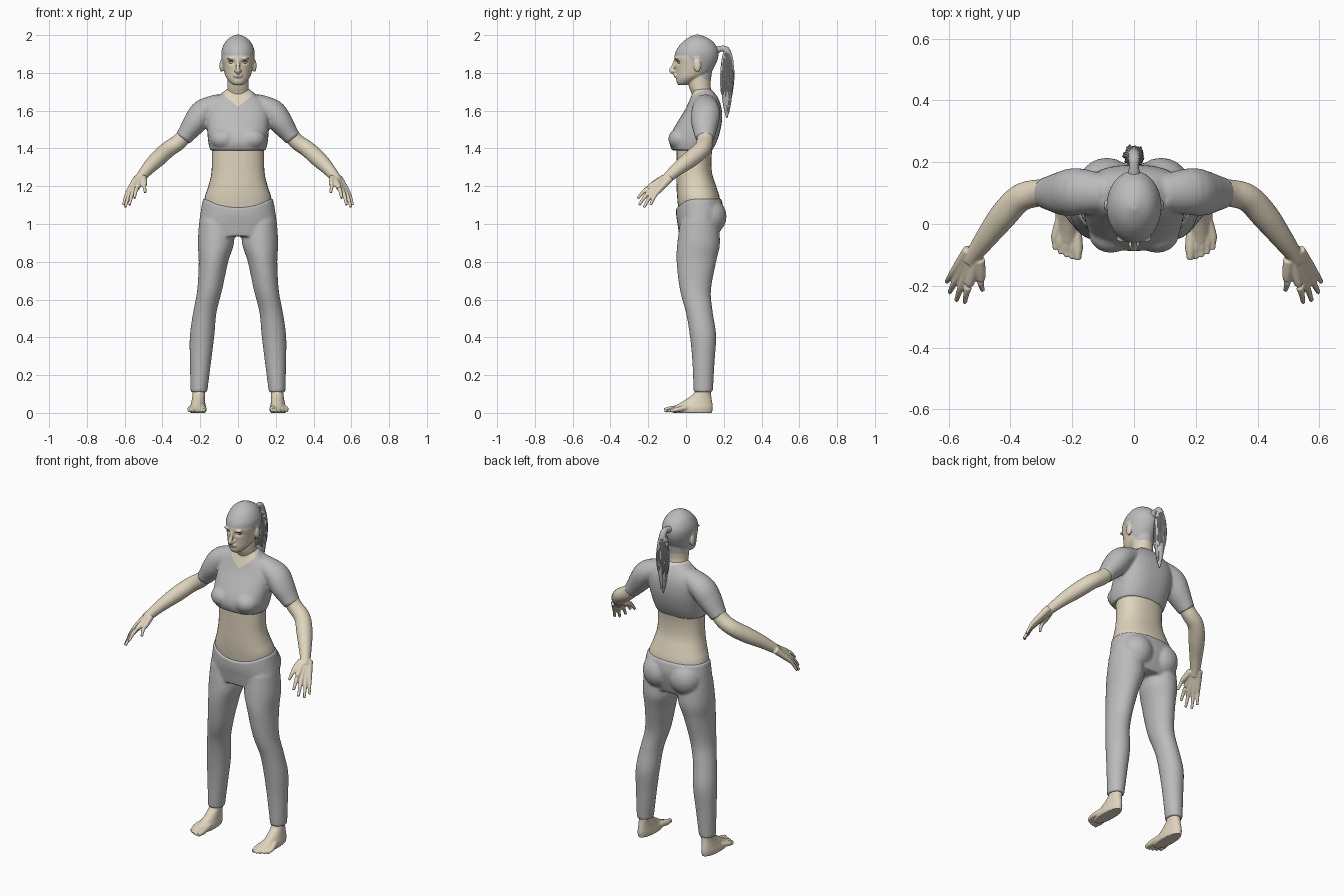
import bpy, bmesh, math, random
from mathutils import Vector, Matrix

random.seed(4)
if "Cube" in bpy.data.objects:
    bpy.data.objects.remove(bpy.data.objects["Cube"])


def material(name, colour):
    mat = bpy.data.materials.new(name)
    mat.use_nodes = True
    mat.diffuse_color = (*colour, 1)
    mat.node_tree.nodes["Principled BSDF"].inputs["Base Color"].default_value = (*colour, 1)
    return mat


grey = material("soft grey", (.5, .5, .51))
skin = material("pale skin", (.74, .66, .51))
dark = material("dark lash", (.06, .05, .05))


def smooth_rows(rows, steps=4):
    """Interpolate rows of numbers with a Catmull-Rom spline."""
    rows = [Vector(r) for r in rows]
    out = []
    for i in range(len(rows) - 1):
        a, b, c, d = (rows[min(max(i + k, 0), len(rows) - 1)] for k in (-1, 0, 1, 2))
        for s in range(steps):
            t = s / steps
            out.append(b + (c - a) * (t / 2) + (a * 2 - b * 5 + c * 4 - d) * (t * t / 2)
                       + (b * 3 - a - c * 3 + d) * (t ** 3 / 2))
    return out + [rows[-1]]


def skin_rings(bm, rings):
    loops = [[bm.verts.new(p) for p in ring] for ring in rings]
    for low, high in zip(loops, loops[1:]):
        for i in range(len(low)):
            j = (i + 1) % len(low)
            bm.faces.new((low[i], low[j], high[j], high[i]))
    bm.faces.new(loops[0][::-1])
    bm.faces.new(loops[-1])


def loft(bm, rows, side=1, power=1, count=32):
    """Stack level rings; a row is centre x, height, half width, front y, back y."""
    rings = []
    for x, z, w, front, back in smooth_rows(rows):
        ring = []
        for i in range(count):
            c, s = (math.copysign(abs(f) ** power, f) for f in
                    (math.cos(math.tau * i / count), math.sin(math.tau * i / count)))
            ring.append((x * side + w * c, (front + back) / 2 + (back - front) / 2 * s, z))
        rings.append(ring)
    skin_rings(bm, rings)


def tube(bm, rows, side=1, flat=1, count=14):
    """Sweep a ring along a path; a row is x, y, z, radius."""
    rows = smooth_rows(rows)
    path = [Vector((r[0] * side, r[1], r[2])) for r in rows]
    rings = []
    for i, p in enumerate(path):
        t = (path[min(i + 1, len(path) - 1)] - path[max(i - 1, 0)]).normalized()
        u = t.cross(Vector((0, 0, 1)) if abs(t.y) > .8 else Vector((0, 1, 0))).normalized()
        v = t.cross(u)
        rings.append([p + rows[i][3] * (u * math.cos(a) + v * flat * math.sin(a))
                      for a in (math.tau * k / count for k in range(count))])
    skin_rings(bm, rings)


def ball(bm, centre, size):
    bmesh.ops.create_uvsphere(bm, u_segments=20, v_segments=12, radius=1,
                              matrix=Matrix.Translation(centre) @ Matrix.Diagonal((*size, 1)))


def finish(name, bm, mats, voxel=0, rounds=4, cuts=(), rule=None, sculpt=None):
    """Fuse the pieces, shape them, cut colour borders and colour by a rule."""
    bmesh.ops.recalc_face_normals(bm, faces=bm.faces)
    mesh = bpy.data.meshes.new(name)
    bm.to_mesh(mesh)
    obj = bpy.data.objects.new(name, mesh)
    bpy.context.collection.objects.link(obj)
    bpy.context.view_layer.objects.active = obj
    obj.select_set(True)
    if voxel:
        fuse = obj.modifiers.new("fuse", 'REMESH')
        fuse.mode, fuse.voxel_size = 'VOXEL', voxel
        soften = obj.modifiers.new("soften", 'SMOOTH')
        soften.factor, soften.iterations = .5, rounds
        for mod in ("fuse", "soften"):
            bpy.ops.object.modifier_apply(modifier=mod)
    bm.clear()
    bm.from_mesh(mesh)
    if sculpt:
        for v in bm.verts:
            sculpt(v.co)
    for point, normal in cuts:
        bmesh.ops.bisect_plane(bm, geom=bm.verts[:] + bm.edges[:] + bm.faces[:],
                               plane_co=point, plane_no=normal)
    for f in bm.faces:
        f.material_index = rule(f.calc_center_median()) if rule else 0
    bm.to_mesh(mesh)
    bm.free()
    for mat in mats:
        mesh.materials.append(mat)
    bpy.ops.object.shade_smooth_by_angle(angle=math.radians(50))
    obj.select_set(False)


# Bare waist
bm = bmesh.new()
loft(bm, [(0, 1.04, .17, -.035, .18), (0, 1.13, .178, -.046, .18), (0, 1.2, .157, -.05, .16),
          (0, 1.27, .141, -.05, .138), (0, 1.36, .138, -.05, .135), (0, 1.45, .14, -.05, .15)], power=.88)
finish("waist", bm, [skin])

# Leggings: hips, buttocks and legs fused, with the waistband dipping in front
bm = bmesh.new()
loft(bm, [(0, .935, .19, -.035, .165), (0, 1, .205, -.045, .185), (0, 1.07, .197, -.052, .198),
          (0, 1.135, .185, -.052, .188)], power=.88)
for side in (1, -1):
    ball(bm, (.088 * side, .122, 1.04), (.095, .093, .1))
    loft(bm, [(.115, 1.02, .09, -.03, .17), (.117, .9, .096, -.046, .18), (.13, .8, .078, -.05, .16),
              (.15, .65, .066, -.032, .132), (.176, .53, .062, 0, .142), (.19, .41, .065, .02, .16),
              (.198, .28, .057, .033, .152), (.207, .11, .044, .04, .142)], side)


def waistband(co):
    if co.z > 1:
        front = min(max((.1 - co.y) / .12, 0), 1)
        co.z -= .35 * (co.z - 1) * front * max(0, 1 - (co.x / .18) ** 2)


finish("leggings", bm, [grey], .008, 5, sculpt=waistband)

# Cropped top with sleeves and a V neckline
bm = bmesh.new()
loft(bm, [(0, 1.39, .147, -.074, .14), (0, 1.43, .157, -.088, .16), (0, 1.48, .162, -.078, .178),
          (0, 1.54, .166, -.045, .19), (0, 1.6, .165, -.008, .19), (0, 1.65, .14, .016, .178),
          (0, 1.69, .09, .032, .155), (0, 1.715, .058, .04, .13)], power=.8)
for side in (1, -1):
    ball(bm, (.075 * side, -.03, 1.45), (.072, .064, .058))
    tube(bm, [(.09, .1, 1.64, .052), (.18, .105, 1.597, .066), (.225, .1, 1.54, .064),
              (.27, .1, 1.48, .05), (.292, .1, 1.452, .044)], side, 1.15, 24)
notch = Vector((0, .02, 1.63))
finish("cropped_top", bm, [grey, skin], .008, 4,
       [(notch, (-.56 * side, -.5, 1)) for side in (1, -1)],
       lambda c: int(c.z > notch.z + .56 * abs(c.x) + .5 * (c.y - notch.y)))

# Arms with hands
tips = [(.49, -.215, 1.165), (.548, -.255, 1.135), (.575, -.248, 1.1),
        (.597, -.222, 1.088), (.607, -.188, 1.1)]
for side, label in ((1, "left"), (-1, "right")):
    bm = bmesh.new()
    tube(bm, [(.25, .1, 1.505, .04), (.31, .1, 1.437, .042), (.37, .083, 1.395, .043),
              (.425, .025, 1.345, .043), (.475, -.04, 1.295, .035), (.515, -.095, 1.247, .027),
              (.53, -.12, 1.225, .024)], side, 1.05, 24)
    wrist = Vector((.518, -.1, 1.243))
    for i, tip in enumerate(tips):
        tip = Vector(tip)
        root = wrist + Vector((.008, .008, 0)) * (i - 2)
        knuckle = wrist.lerp(tip, .52) + Vector((.004, .003, 0)) * (i - 2) + Vector((0, 0, .014))
        joint = knuckle.lerp(tip, .5) + Vector((.003, -.003, .006))
        tube(bm, [(*root, .02), (*knuckle, .0155), (*joint, .0105), (*tip, .0075)], side)
    finish(label + "_arm", bm, [skin], .004, 3)

# Feet with toes
def flatten(co):
    co.z = max(co.z, 0)


for side, label in ((1, "left"), (-1, "right")):
    bm = bmesh.new()
    loft(bm, [(.212, 0, .04, -.07, .138), (.212, .025, .043, -.075, .142), (.211, .05, .038, -.035, .14),
              (.209, .08, .034, .012, .135), (.207, .11, .034, .045, .132), (.207, .16, .035, .05, .132)], side)
    for i in range(5):
        x, reach = .182 + .0185 * i, -.115 + .002 * i * i
        r = .014 if i == 0 else .0095
        tube(bm, [(.19 + .012 * i, .01, .03, .018), (x, reach + .045, .02, r + .003),
                  (x, reach + .02, r + .004, r), (x, reach, r, r * .8)], side)
    finish(label + "_foot", bm, [skin], .004, 3, sculpt=flatten)

# Head with neck, nose, lips and ears
bm = bmesh.new()
loft(bm, [(0, 1.64, .07, .045, .15), (0, 1.69, .06, .03, .138), (0, 1.74, .056, .012, .13),
          (0, 1.82, .056, .01, .14)])
loft(bm, [(0, 1.735, .022, -.04, 0), (0, 1.75, .042, -.05, .04), (0, 1.775, .062, -.053, .09),
          (0, 1.8, .072, -.054, .13), (0, 1.84, .081, -.057, .155), (0, 1.88, .088, -.062, .17),
          (0, 1.92, .087, -.052, .17), (0, 1.96, .07, -.022, .148), (0, 1.985, .046, .01, .115),
          (0, 2.002, .012, .045, .075)])
tube(bm, [(0, -.056, 1.868, .009), (0, -.068, 1.835, .01), (0, -.077, 1.812, .013), (0, -.06, 1.802, .012)])
for z in (1.781, 1.79):
    ball(bm, (0, -.054, z), (.024, .011, .005))
for side in (1, -1):
    ball(bm, (.011 * side, -.063, 1.809), (.009, .01, .007))
    ball(bm, (.087 * side, .06, 1.838), (.011, .02, .034))
    ball(bm, (.034 * side, -.049, 1.876), (.024, .012, .007))


def sockets(co):
    if co.y < .02:
        d = ((abs(co.x) - .034) / .017) ** 2 + ((co.z - 1.856) / .011) ** 2
        co.y += .011 * math.exp(-d)


edge = Vector((0, .01, 1.892))
slope = Vector((0, .13, .09))
finish("head", bm, [skin, grey], .0045, 3,
       [(edge, (0, 0, 1)), (edge, slope), ((0, 0, 1.765), (0, 0, 1))],
       lambda c: int(c.z > edge.z or c.z > 1.765 and abs(c.x) < .087 and (c - edge).dot(slope) > 0),
       sockets)

# Eyes and lashes
for side, label in ((1, "left"), (-1, "right")):
    bm = bmesh.new()
    ball(bm, (.034 * side, -.032, 1.856), (.014, .012, .008))
    finish(label + "_eye", bm, [grey])
    bm = bmesh.new()
    tube(bm, [(.018, -.046, 1.857, .001), (.033, -.046, 1.864, .002), (.05, -.036, 1.859, .001)], side)
    finish(label + "_lash", bm, [dark])

# Ponytail: a tie, a core and loose strands
bm = bmesh.new()
tube(bm, [(0, .15, 1.915, .024), (0, .185, 1.928, .016), (0, .212, 1.922, .019), (0, .225, 1.89, .02)])
loft(bm, [(0, 1.92, .012, .205, .228), (0, 1.88, .022, .194, .244), (0, 1.8, .03, .188, .252),
          (0, 1.7, .027, .188, .246), (0, 1.62, .016, .198, .235), (0, 1.56, .003, .213, .219)])
for i in range(22):
    a = math.tau * i / 22
    x, y = math.cos(a), math.sin(a)
    end = random.uniform(1.57, 1.68)
    spread = random.uniform(.85, 1.1)
    tube(bm, [(.008 * x, .215 + .008 * y, 1.925, .004), (.022 * x, .219 + .025 * y, 1.88, .005),
              (.031 * x * spread, .22 + .033 * y * spread, 1.79, .005),
              (.027 * x * spread, .217 + .028 * y * spread, 1.7, .004),
              (.012 * x, .216 + .012 * y, end, .001)], 1, 1, 6)
finish("ponytail", bm, [grey])
